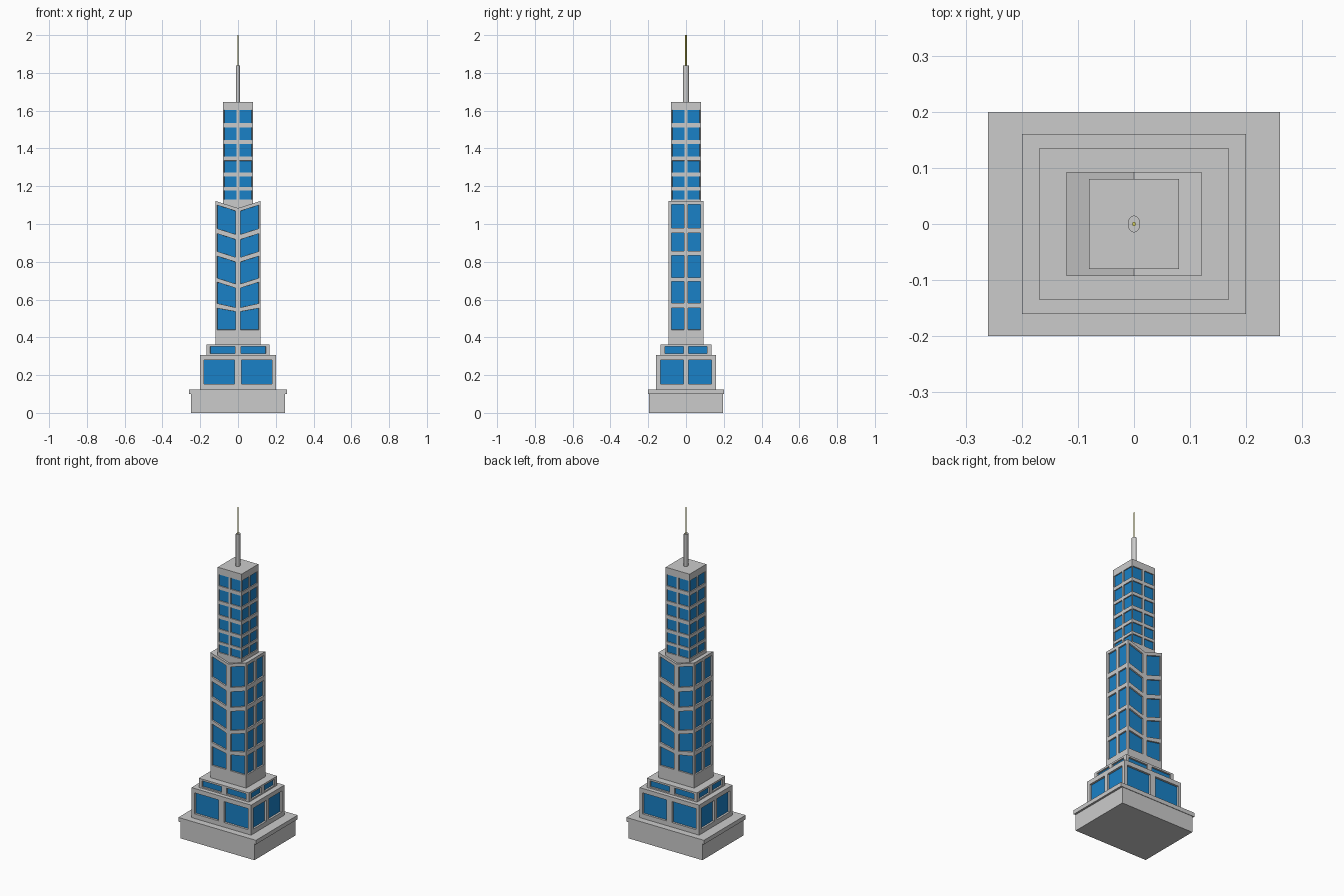
import bpy, bmesh
from mathutils import Vector

if "Cube" in bpy.data.objects:
    bpy.data.objects.remove(bpy.data.objects["Cube"])


def material(name, rgb):
    m = bpy.data.materials.new(name)
    m.diffuse_color = (*rgb, 1)
    m.use_nodes = True
    m.node_tree.nodes["Principled BSDF"].inputs["Base Color"].default_value = m.diffuse_color
    return m


concrete = material("concrete", (0.8, 0.8, 0.8))
glass = material("blue_glass", (0.01, 0.22, 0.57))
yellow = material("yellow_tip", (0.7, 0.65, 0.1))


def box(name, hx, hy, z0, z1):
    bpy.ops.mesh.primitive_cube_add(size=2, location=(0, 0, (z0 + z1) / 2))
    o = bpy.context.object
    o.name = name
    o.scale = (hx, hy, (z1 - z0) / 2)
    return o


def mast(name, rx, ry, z0, z1, sides):
    bpy.ops.mesh.primitive_cylinder_add(vertices=sides, radius=1, depth=z1 - z0,
                                        location=(0, 0, (z0 + z1) / 2))
    o = bpy.context.object
    o.name = name
    o.scale = (rx, ry, 1)
    bpy.ops.object.shade_smooth_by_angle()
    return o


def tier(name, hx, hy, z0, z1, win_x, win_y, rows, depth, warp=None):
    """Block with two recessed window columns per side; win_* = (inner, outer) offsets."""
    bm = bmesh.new()
    zs = [z0] + [z for r in rows for z in r] + [z1]
    windows = []

    def breaks(h, win):
        i, o = win
        return [-h, -o, -i, 0, i, o, h]

    def wall(us, place):
        grid = [[bm.verts.new(place(u, z)) for u in us] for z in zs]
        for r in range(len(zs) - 1):
            for c in range(len(us) - 1):
                f = bm.faces.new((grid[r][c], grid[r][c + 1], grid[r + 1][c + 1], grid[r + 1][c]))
                if r % 2 == 1 and c in (1, 4):
                    windows.append(f)

    bx, by = breaks(hx, win_x), breaks(hy, win_y)
    for s in (1, -1):
        wall(bx, lambda u, z: Vector((s * u, -s * hy, z)))
        wall(by, lambda u, z: Vector((s * hx, s * u, z)))
    # top and bottom caps, split down the middle
    for z, flip in ((z1, False), (z0, True)):
        for a, b in ((-hx, 0), (0, hx)):
            pts = [(a, -hy, z), (b, -hy, z), (b, hy, z), (a, hy, z)]
            bm.faces.new([bm.verts.new(p) for p in (pts[::-1] if flip else pts)])
    if warp:
        for v in bm.verts:
            v.co.z -= warp(v.co)
    bmesh.ops.remove_doubles(bm, verts=bm.verts, dist=1e-5)
    bm.normal_update()
    windows = [f for f in windows if f.is_valid]
    bmesh.ops.inset_individual(bm, faces=windows, thickness=0.0005, depth=-depth)
    for f in windows:
        f.material_index = 1
    me = bpy.data.meshes.new(name)
    bm.to_mesh(me)
    bm.free()
    me.materials.append(concrete)
    me.materials.append(glass)
    o = bpy.data.objects.new(name, me)
    bpy.context.collection.objects.link(o)
    return o


# Plinth
box("plinth", 0.248, 0.197, 0, 0.1)
box("plinth_slab", 0.26, 0.2, 0.1, 0.125)

# Stepped podium
tier("podium_lower", 0.2, 0.16, 0.125, 0.307, (0.018, 0.18), (0.013, 0.135),
     [(0.153, 0.28)], 0.012)
tier("podium_upper", 0.168, 0.135, 0.307, 0.363, (0.016, 0.147), (0.013, 0.112),
     [(0.315, 0.352)], 0.01)


# Main shaft, floors dip towards the middle of the front and back
def valley(co):
    ramp = min(1, max(0, (co.z - 0.44) / 0.2))
    return 0.038 * ramp * (1 - abs(co.x) / 0.12)


tier("main_shaft", 0.12, 0.093, 0.363, 1.122, (0.014, 0.11), (0.01, 0.077),
     [(0.44, 0.556), (0.582, 0.695), (0.717, 0.833), (0.858, 0.952), (0.979, 1.103)],
     0.009, valley)

# Upper shaft
tier("upper_shaft", 0.08, 0.08, 1.06, 1.645, (0.007, 0.073), (0.007, 0.073),
     [(1.13, 1.178), (1.195, 1.252), (1.272, 1.335), (1.357, 1.424),
      (1.444, 1.512), (1.534, 1.603)], 0.006)

# Mast and needle
mast("mast", 0.011, 0.015, 1.645, 1.84, 24)
needle = mast("needle", 0.003, 0.004, 1.84, 2.0, 12)
needle.data.materials.append(yellow)
